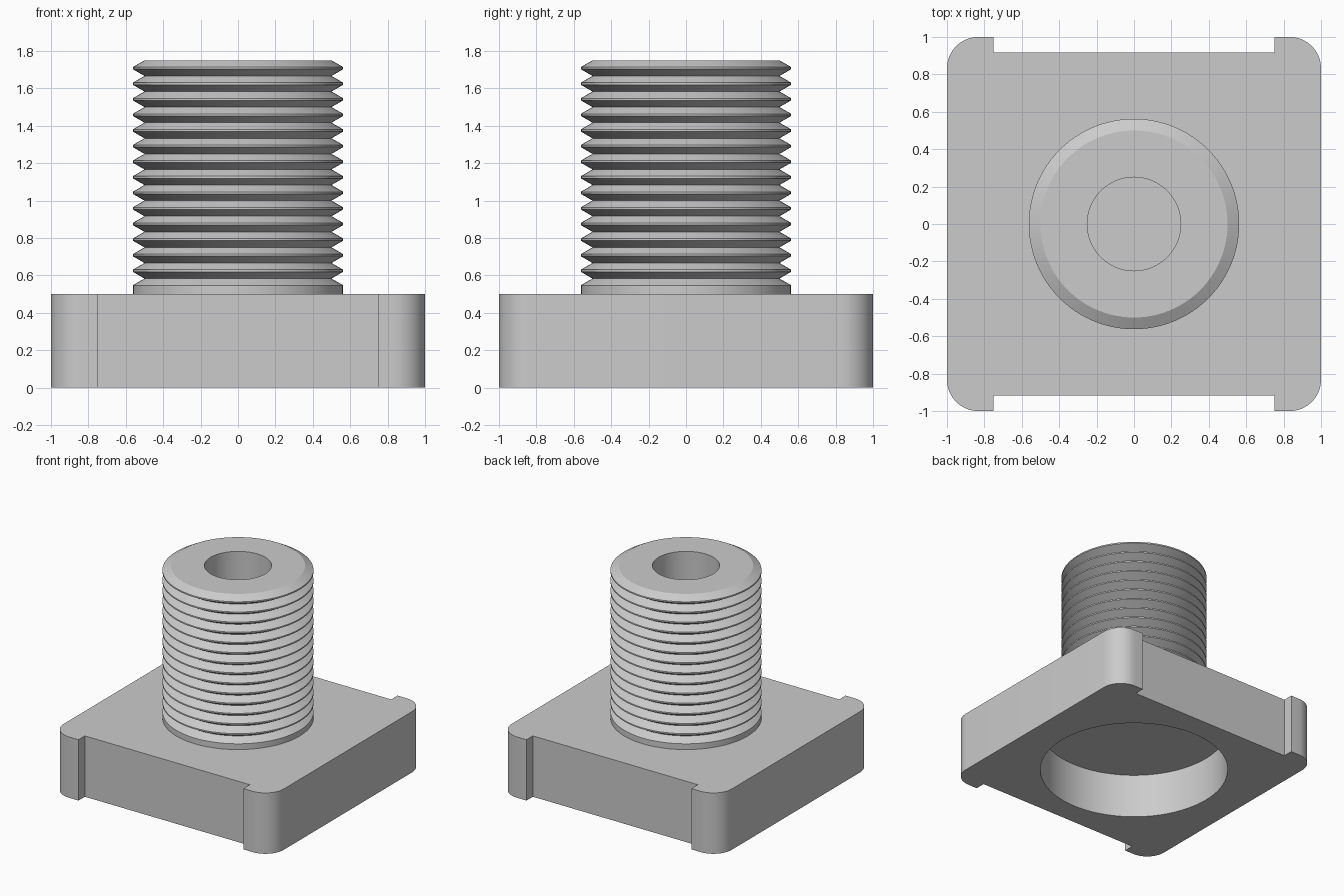
import bpy
import bmesh
from math import sin, cos, pi, tan, radians

cube = bpy.data.objects.get("Cube")
if cube:
    bpy.data.objects.remove(cube, do_unlink=True)

SEGMENTS = 96

# One plain grey for the whole piece
grey = bpy.data.materials.new("plain grey")
grey.use_nodes = True
colour = (0.6, 0.6, 0.6, 1)
grey.diffuse_color = colour
grey.node_tree.nodes["Principled BSDF"].inputs["Base Color"].default_value = colour


def finish(name, bm):
    bmesh.ops.recalc_face_normals(bm, faces=bm.faces)
    mesh = bpy.data.meshes.new(name)
    bm.to_mesh(mesh)
    bm.free()
    mesh.materials.append(grey)
    obj = bpy.data.objects.new(name, mesh)
    bpy.context.collection.objects.link(obj)
    bpy.ops.object.select_all(action="DESELECT")
    obj.select_set(True)
    bpy.context.view_layer.objects.active = obj
    bpy.ops.object.shade_smooth_by_angle(angle=radians(30))
    return obj


def loop(bm, points, z):
    return [bm.verts.new((x, y, z)) for x, y in points]


def circle(radius):
    return [(radius * cos(2 * pi * i / SEGMENTS), radius * sin(2 * pi * i / SEGMENTS))
            for i in range(SEGMENTS)]


def bridge(bm, low, high):
    n = len(low)
    for i in range(n):
        j = (i + 1) % n
        bm.faces.new((low[i], low[j], high[j], high[i]))


def plate_outline(radius=0.167, notch_x=0.75, notch_y=0.917, steps=10):
    # One rounded corner ending in the notch step, mirrored to all four
    arc = [(1 - radius + radius * cos(pi / 2 * i / steps),
            1 - radius + radius * sin(pi / 2 * i / steps)) for i in range(steps + 1)]
    corner = arc + [(notch_x, 1), (notch_x, notch_y)]
    right_side = [(x, -y) for x, y in reversed(corner)] + corner
    return right_side + [(-x, -y) for x, y in right_side]


# Base plate: notched outline with a round blind recess underneath
bm = bmesh.new()
outline, recess = plate_outline(), circle(0.725)
outer_low, outer_high = loop(bm, outline, 0), loop(bm, outline, 0.5)
inner_low, inner_high = loop(bm, recess, 0), loop(bm, recess, 0.37)
bridge(bm, outer_low, outer_high)
bridge(bm, inner_low, inner_high)
bm.faces.new(outer_high)
bm.faces.new(inner_high)
rims = [bm.edges.get((ring[i - 1], ring[i]))
        for ring in (outer_low, inner_low) for i in range(len(ring))]
bmesh.ops.triangle_fill(bm, edges=rims, use_beauty=True, normal=(0, 0, -1))
finish("base_plate", bm)

# Threaded stud: collar, ring grooves, top face and bore, down to the plate
crest, root, pitch, turns, top = 0.5625, 0.5, 1 / 12, 14, 1.75
flank = (crest - root) * tan(radians(30))
first_root = top - turns * pitch
profile = [(crest, 0.5), (crest, first_root - flank), (root, first_root)]
for i in range(turns):
    z = first_root + i * pitch
    profile += [(crest, z + flank), (crest, z + pitch - flank), (root, z + pitch)]
profile += [(0.25, top), (0.25, 0.5)]

bm = bmesh.new()
rings = [loop(bm, circle(r), z) for r, z in profile]
for low, high in zip(rings, rings[1:]):
    bridge(bm, low, high)
bridge(bm, rings[-1], rings[0])
finish("threaded_stud", bm)
